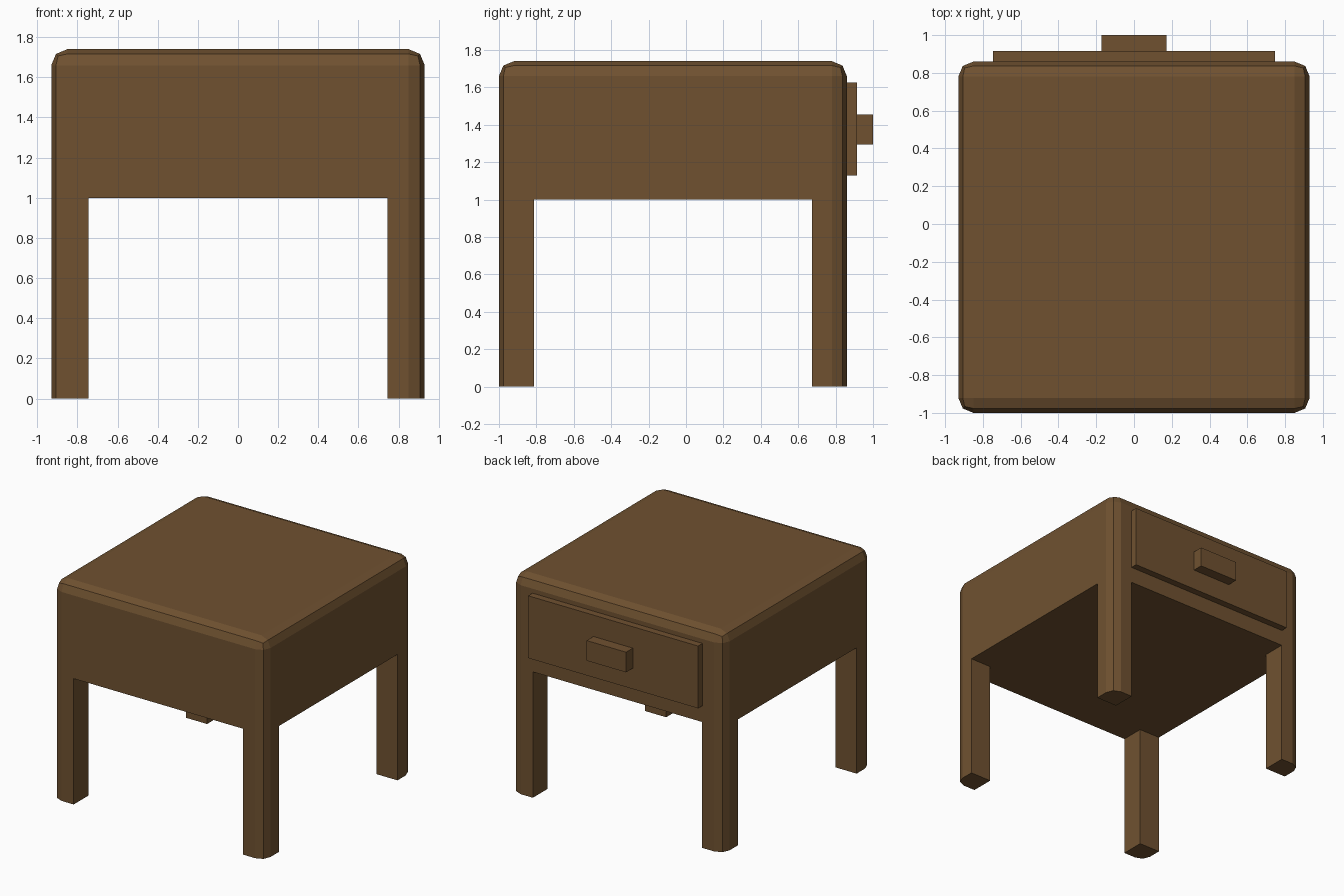
import bpy, bmesh
from mathutils import Vector

if "Cube" in bpy.data.objects:
    bpy.data.objects.remove(bpy.data.objects["Cube"])

wood = bpy.data.materials.new("brown_wood")
wood.diffuse_color = (0.16, 0.083, 0.03, 1)
wood.use_nodes = True
wood.node_tree.nodes["Principled BSDF"].inputs["Base Color"].default_value = wood.diffuse_color


def box(bm, lo, hi):
    lo, hi = Vector(lo), Vector(hi)
    for v in bmesh.ops.create_cube(bm, size=1)["verts"]:
        v.co = (lo + hi) / 2 + v.co * (hi - lo)


def finish(bm, name):
    me = bpy.data.meshes.new(name)
    bmesh.ops.recalc_face_normals(bm, faces=bm.faces)
    bm.to_mesh(me)
    bm.free()
    me.materials.append(wood)
    ob = bpy.data.objects.new(name, me)
    bpy.context.collection.objects.link(ob)


X, Y0, Y1 = 0.93, -1.0, 0.86      # body footprint
UNDER, TOP, LEG = 1.0, 1.74, 0.186

# Cabinet: box cut into a grid so its corner cells extrude into legs
bm = bmesh.new()
box(bm, (-X, Y0, UNDER), (X, Y1, TOP))
for axis, pos in ((0, -X + LEG), (0, X - LEG), (1, Y0 + LEG), (1, Y1 - LEG)):
    co, no = Vector(), Vector()
    co[axis], no[axis] = pos, 1
    bmesh.ops.bisect_plane(bm, geom=bm.verts[:] + bm.edges[:] + bm.faces[:],
                           plane_co=co, plane_no=no)


def in_corner(f):
    c = f.calc_center_median()
    return (abs(c.z - UNDER) < 1e-4 and abs(c.x) > X - LEG
            and (c.y < Y0 + LEG or c.y > Y1 - LEG))


# Legs
feet = [f for f in bm.faces if in_corner(f)]
for f in bmesh.ops.extrude_discrete_faces(bm, faces=feet)["faces"]:
    for v in f.verts:
        v.co.z = 0


# Rounded outer corners and top rim
def on_side(v):
    return abs(abs(v.co.x) - X) < 1e-4, min(abs(v.co.y - Y0), abs(v.co.y - Y1)) < 1e-4


def rounded(e):
    a, b = e.verts
    sa, sb = on_side(a), on_side(b)
    sides = sum(p and q for p, q in zip(sa, sb))
    upright = abs(a.co.z - b.co.z) > 0.01
    rim = min(a.co.z, b.co.z) > TOP - 1e-4
    return (upright and sides == 2) or (rim and sides >= 1)


bmesh.ops.bevel(bm, geom=[e for e in bm.edges if rounded(e)], offset=0.08,
                offset_type='OFFSET', segments=2, profile=0.5, affect='EDGES')
bmesh.ops.dissolve_limit(bm, angle_limit=0.01, verts=bm.verts, edges=bm.edges)
finish(bm, "cabinet_with_legs")

# Drawer front and its handle
for name, lo, hi in (
        ("drawer_front", (-0.747, 0.85, 1.13), (0.747, 0.915, 1.625)),
        ("drawer_handle", (-0.173, 0.91, 1.295), (0.173, 1.0, 1.455))):
    bm = bmesh.new()
    box(bm, lo, hi)
    finish(bm, name)
